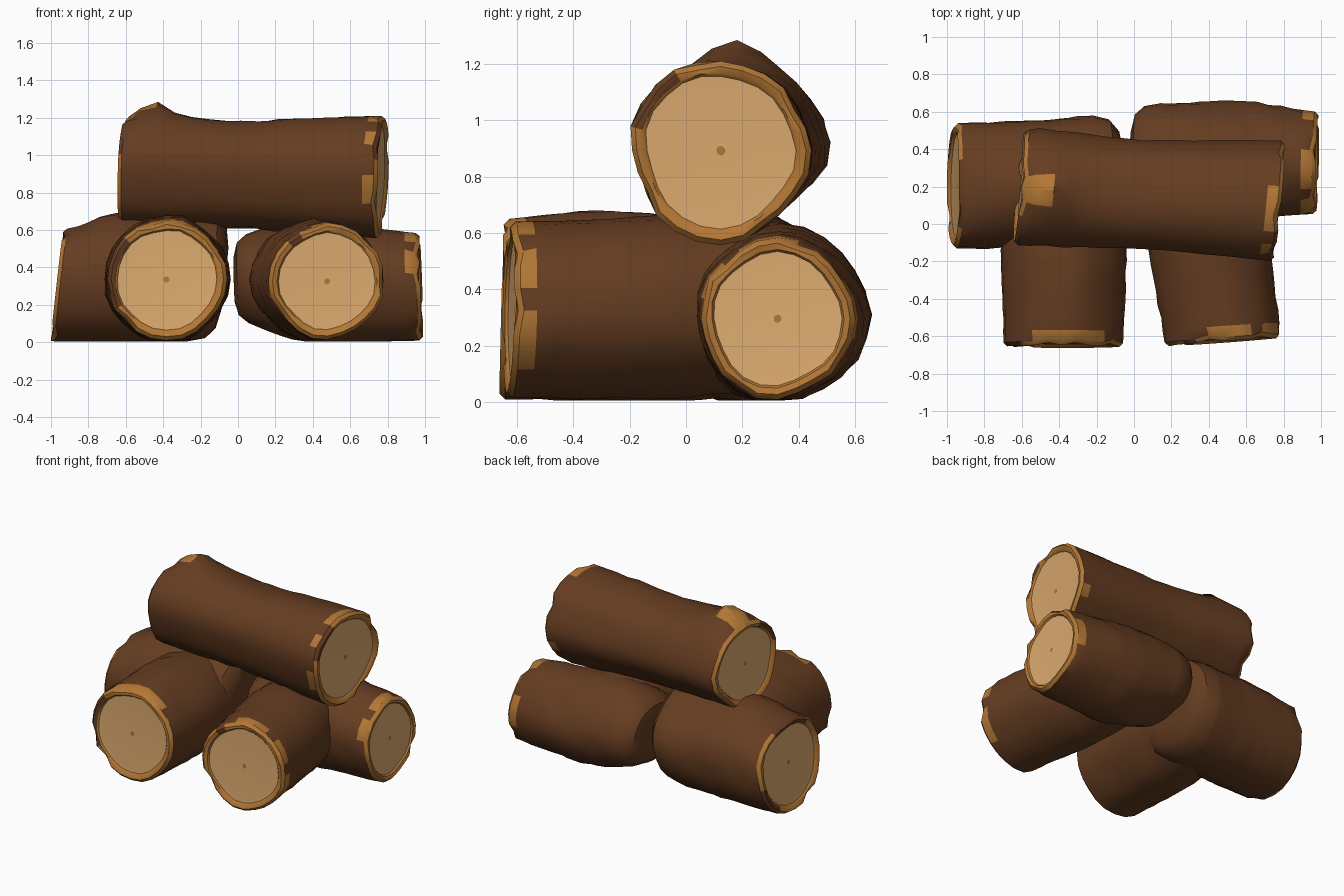
import bpy, bmesh, math, random
from mathutils import Vector

if "Cube" in bpy.data.objects:
    bpy.data.objects.remove(bpy.data.objects["Cube"], do_unlink=True)

SIDES = 24
BARK, TORN, WOOD = 0, 1, 2


def material(name, color):
    m = bpy.data.materials.new(name)
    m.use_nodes = True
    m.diffuse_color = (*color, 1)
    m.node_tree.nodes["Principled BSDF"].inputs["Base Color"].default_value = (*color, 1)
    return m


MATERIALS = [material("dark bark", (0.13, 0.046, 0.015)),
             material("torn orange bark", (0.45, 0.185, 0.036)),
             material("pale cut wood", (0.72, 0.405, 0.16))]

# Sawn end, from the pith outward: radius factor, depth, material of the band inside it
CUT = [(0.05, 0.02, TORN), (0.72, 0.02, WOOD), (0.83, 0.018, WOOD), (0.86, 0.007, TORN),
       (0.94, 0.0, "rim"), (1.0, 0.02, "rim"), (1.0, 0.08, "patch")]
# Closed end, covered in bark
CAP = [(0.5, 0.0, BARK), (0.8, 0.02, BARK), (0.95, 0.07, BARK), (1.0, 0.16, BARK)]


def within(angle, spans):
    return any(lo <= angle <= hi for lo, hi in spans)


def log(name, start, end, radii, seed, far=CAP, shear=(0, 0), bumps=(),
        torn=((), ()), bare=()):
    """Log from a sawn start to an end; radii are at start, middle and end.
    torn: angle spans of orange bark at each end; bare: spans where bark covers the rim."""
    rng = random.Random(seed)
    start, end = Vector(start), Vector(end)
    axis = (end - start).normalized()
    length = (end - start).length
    side = Vector((0, 0, 1)).cross(axis).normalized()
    up = axis.cross(side)
    ridge = [rng.uniform(-0.02, 0.02) for _ in range(SIDES)]
    ridge = [(ridge[i - 1] + 2 * ridge[i] + ridge[(i + 1) % SIDES]) / 4 for i in range(SIDES)]
    notch = [[rng.choice((0, 0, 0, 0, 0, 1)) for _ in range(SIDES)] for _ in range(2)]

    # Rows along the log: distance, radius factor, material, notched end, waviness
    rows = [(d, f, m, 0 if f > 0.9 and d < 0.05 else None, 0) for f, d, m in CUT]
    for k in range(1, 13):
        rows.append((0.08 + (length - 0.2) * k / 13, 1, BARK, None, 0.005))
    band = BARK
    for f, d, m in reversed(far):
        cut_edge = far is CUT and f > 0.9 and d < 0.05
        rows.append((length - d, f, band, 1 if cut_edge else None, 0))
        band = m

    bm = bmesh.new()

    def point(s, r, a):
        lean = r * (shear[0] * math.cos(a) + shear[1] * math.sin(a))
        p = start + axis * (s + lean) + (side * math.cos(a) + up * math.sin(a)) * r
        p.z = max(p.z, 0.005)
        return bm.verts.new(p)

    rings = []
    for s, factor, _, edge, wave in rows:
        t = s / length
        r0, r1, r2 = radii
        base = r0 + (r1 - r0) * t * 2 if t < 0.5 else r1 + (r2 - r1) * (t * 2 - 1)
        ring = []
        for i in range(SIDES):
            a = math.tau * i / SIDES
            r = base + ridge[i] + rng.uniform(-wave, wave)
            for bt, ba, height, wt, wa in bumps:
                da = math.remainder(a - math.radians(ba), math.tau)
                r += height * math.exp(-((t - bt) / wt) ** 2 - (da / wa) ** 2)
            d = s
            if edge is not None and notch[edge][i]:
                r *= 0.96
                d += 0.015 if edge == 0 else -0.015
            ring.append(point(d, r * factor, a))
        rings.append(ring)

    def paint(k, i):
        kind = rows[k][2]
        angle = 360 * (i + 0.5) / SIDES
        if kind == "patch":
            return TORN if within(angle, torn[k > len(CUT)]) else BARK
        if kind == "rim":
            return BARK if within(angle, bare) else TORN
        return kind

    for k in range(1, len(rings)):
        for i in range(SIDES):
            j = (i + 1) % SIDES
            f = bm.faces.new((rings[k - 1][i], rings[k - 1][j], rings[k][j], rings[k][i]))
            f.material_index = paint(k, i)
    bm.faces.new(rings[0]).material_index = TORN
    bm.faces.new(rings[-1]).material_index = TORN if far is CUT else BARK
    bmesh.ops.recalc_face_normals(bm, faces=bm.faces)

    mesh = bpy.data.meshes.new(name)
    bm.to_mesh(mesh)
    bm.free()
    for m in MATERIALS:
        mesh.materials.append(m)
    obj = bpy.data.objects.new(name, mesh)
    bpy.context.collection.objects.link(obj)
    bpy.ops.object.select_all(action="DESELECT")
    obj.select_set(True)
    bpy.context.view_layer.objects.active = obj
    bpy.ops.object.shade_smooth_by_angle(angle=math.radians(35))
    return obj


# Two logs pointing forward
log("front_right_log", (-0.383, -0.655, 0.335), (-0.38, 0.36, 0.34), (0.318, 0.335, 0.3), 3,
    shear=(0, 0.03), bumps=[(0.3, 90, 0.025, 0.25, 0.5)],
    torn=([(62, 135)], ()), bare=[(0, 45), (335, 360)])
log("front_left_log", (0.48, -0.63, 0.325), (0.32, 0.49, 0.34), (0.31, 0.322, 0.28), 8,
    shear=(0.07, 0.03),
    torn=([(68, 114), (140, 161), (178, 205), (215, 222)], ()), bare=[(45, 65)])

# Two logs lying crosswise at the back
log("back_right_log", (-0.965, 0.203, 0.325), (-0.07, 0.22, 0.34), (0.34, 0.345, 0.335), 12,
    shear=(0.03, 0.13),
    bumps=[(0.0, 90, -0.065, 0.2, 0.7), (0.3, 90, 0.03, 0.15, 0.6), (0.85, 0, 0.03, 0.2, 0.5)],
    bare=[(60, 140), (300, 340)])
log("back_left_log", (0.98, 0.325, 0.295), (-0.02, 0.345, 0.325), (0.277, 0.315, 0.31), 21,
    shear=(0, 0.06),
    bumps=[(0.35, 180, 0.02, 0.2, 0.5), (1, 270, -0.1, 0.25, 0.9), (1, 90, -0.06, 0.2, 0.7)],
    torn=([(14, 40), (59, 112), (150, 200)], ()))

# Log resting on top, sawn at both ends, with a swollen knot
log("top_log", (-0.615, 0.19, 0.925), (0.775, 0.123, 0.892), (0.305, 0.288, 0.322), 30,
    far=CUT, shear=(0.05, 0.02),
    bumps=[(0.11, 90, 0.07, 0.075, 0.4), (0, 90, -0.035, 0.06, 0.8), (0, 0, 0.025, 0.25, 0.5),
           (0.4, 90, -0.02, 0.2, 0.6), (0, 270, -0.02, 0.3, 0.6)],
    torn=([(72, 107)], [(75, 125), (140, 156), (181, 210), (325, 350)]), bare=[(120, 170)])

# Torn bark on the knot of the top log
for face in bpy.data.objects["top_log"].data.polygons:
    c = face.center
    if c.z > 1.2 and -0.56 < c.x < -0.46 and 0.14 < c.y < 0.25:
        face.material_index = TORN
